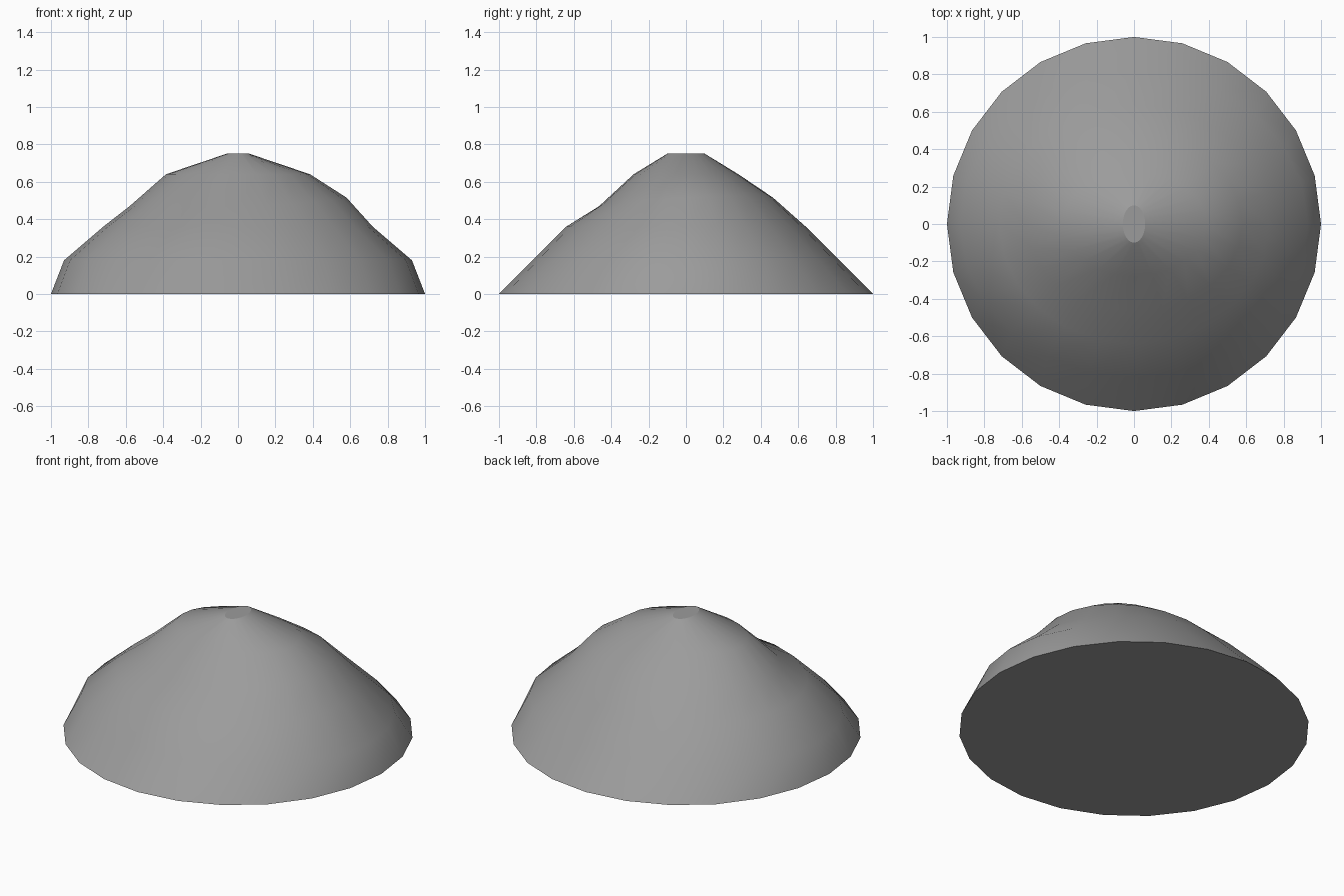
import bpy, bmesh, math

if "Cube" in bpy.data.objects:
    bpy.data.objects.remove(bpy.data.objects["Cube"])

SIDES = 24
# ring profile: x radius, y radius, height, tilt
RINGS = [(1.0, 1.0, 0.0, 0),
         (0.93, 0.82, 0.18, 0),
         (0.72, 0.64, 0.36, 0),
         (0.58, 0.465, 0.492, 0.023),   # tilted ring makes the front-left hollow
         (0.385, 0.28, 0.64, 0),
         (0.06, 0.10, 0.75, 0)]


def ring(bm, rx, ry, z, tilt):
    verts = []
    for i in range(SIDES):
        a = 2 * math.pi * i / SIDES
        c, s = math.cos(a), math.sin(a)
        verts.append(bm.verts.new((rx * c, ry * s, z + tilt * (c + s))))
    return verts


# hill: stacked elliptical rings, bridged and capped
bm = bmesh.new()
rings = [ring(bm, *r) for r in RINGS]
for lo, hi in zip(rings, rings[1:]):
    for i in range(SIDES):
        j = (i + 1) % SIDES
        bm.faces.new((lo[i], lo[j], hi[j], hi[i]))
caps = [bm.faces.new(rings[0][::-1]), bm.faces.new(rings[-1])]
for f in bm.faces:
    f.smooth = True

# crisp edges round the base and the small flat summit
for cap in caps:
    for e in cap.edges:
        e.smooth = False

mesh = bpy.data.meshes.new("hill")
bm.to_mesh(mesh)
bm.free()
hill = bpy.data.objects.new("hill", mesh)
bpy.context.collection.objects.link(hill)

# dark grey earth
earth = bpy.data.materials.new("dark_grey")
earth.diffuse_color = (0.33, 0.33, 0.33, 1)
earth.use_nodes = True
earth.node_tree.nodes["Principled BSDF"].inputs["Base Color"].default_value = earth.diffuse_color
mesh.materials.append(earth)
